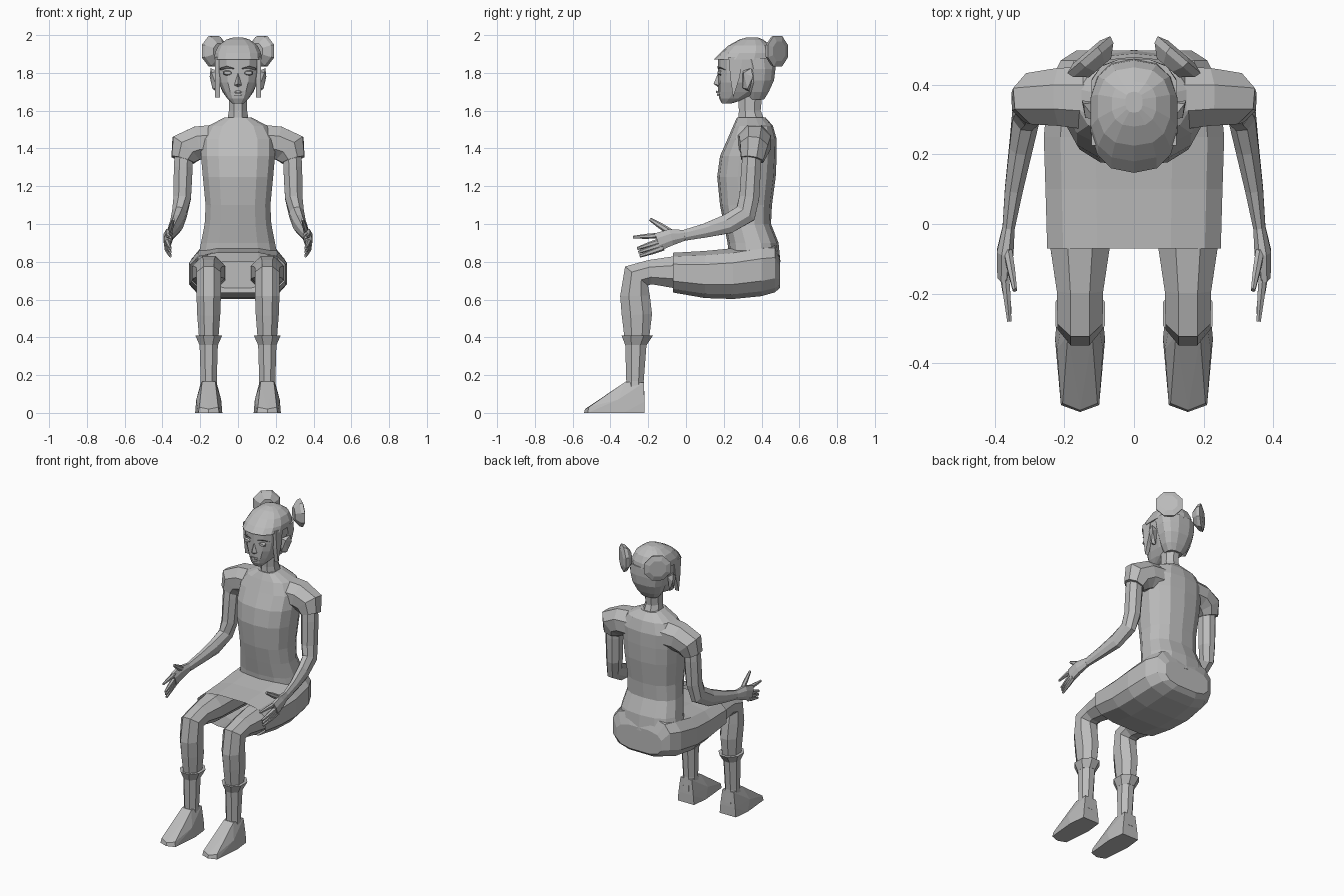
import bpy, bmesh, math
from mathutils import Vector

if "Cube" in bpy.data.objects:
    bpy.data.objects.remove(bpy.data.objects["Cube"])

grey = bpy.data.materials.new("plain grey")
grey.use_nodes = True
shade = (.5, .5, .5, 1)
grey.diffuse_color = shade
grey.node_tree.nodes["Principled BSDF"].inputs["Base Color"].default_value = shade

RIGHTWARD, BACKWARD, UPWARD = Vector((1, 0, 0)), Vector((0, 1, 0)), Vector((0, 0, 1))


def finish(name, bm, mirror):
    """Turn a bmesh into a flat shaded object, optionally paired across the middle."""
    bmesh.ops.recalc_face_normals(bm, faces=bm.faces)
    mesh = bpy.data.meshes.new(name)
    bm.to_mesh(mesh)
    bm.free()
    mesh.materials.append(grey)
    part = bpy.data.objects.new(name, mesh)
    bpy.context.collection.objects.link(part)
    if mirror:
        part.modifiers.new("mirror", "MIRROR").use_mirror_merge = False


def rounded(value, power):
    return math.copysign(abs(value) ** power, value)


def path_direction(points, index):
    """Average direction of the path where it passes a ring."""
    before = points[max(index - 1, 0)]
    here = points[index]
    after = points[min(index + 1, len(points) - 1)]
    return ((here - before).normalized() + (after - here).normalized()).normalized()


def loft(name, sections, across=RIGHTWARD, sides=8, axis=None, power=1,
         mirror=False, open_start=False):
    """Skin rings (x, y, z, radius across, other radius) along a path."""
    bm = bmesh.new()
    points = [Vector(section[:3]) for section in sections]
    rings = []
    for index, section in enumerate(sections):
        along = axis or path_direction(points, index)
        first = (across - along * across.dot(along)).normalized()
        second = along.cross(first)
        ring = []
        for corner in range(sides):
            angle = math.tau * (corner + .5) / sides
            ring.append(bm.verts.new(
                points[index]
                + first * section[3] * rounded(math.cos(angle), power)
                + second * section[4] * rounded(math.sin(angle), power)))
        rings.append(ring)
    for lower, upper in zip(rings, rings[1:]):
        for corner in range(sides):
            following = (corner + 1) % sides
            bm.faces.new((lower[corner], lower[following], upper[following], upper[corner]))
    if not open_start:
        bm.faces.new(rings[0])
    bm.faces.new(rings[-1])
    finish(name, bm, mirror)


def stack(name, rows, sides=14, power=.8):
    """Upright centred form from rows of height, half width, front and back."""
    loft(name, [(0, (front + back) / 2, height, width, (back - front) / 2)
                for height, width, front, back in rows],
         sides=sides, power=power, axis=UPWARD)


def hull(name, points, mirror=False):
    """Faceted solid wrapped around a few corners."""
    bm = bmesh.new()
    for point in points:
        bm.verts.new(point)
    bmesh.ops.convex_hull(bm, input=bm.verts)
    finish(name, bm, mirror)


def both_sides(points, middle=0):
    """Corners given by their distance to either side of a middle line."""
    return [(middle + side * x, y, z) for side in (-1, 1) for x, y, z in points]


def finger(name, base, tip, width):
    base, tip = Vector(base), Vector(tip)
    middle = base.lerp(tip, .5)
    loft(name, [(*base, .014, width), (*middle, .012, width * .9),
                (*tip, .007, width / 2)], sides=6, mirror=True)


# Torso and neck
stack("torso", [(.8, .22, .23, .5), (.9, .2, .22, .49), (1, .18, .2, .45),
                (1.1, .175, .18, .455), (1.25, .19, .165, .475), (1.36, .2, .18, .48),
                (1.45, .2, .22, .48), (1.52, .16, .25, .46), (1.565, .07, .27, .42)])
stack("neck", [(1.53, .065, .27, .43), (1.6, .052, .275, .4), (1.7, .052, .27, .41)],
      sides=8, power=1)

# Skirt over the seated lap, open at the front hem
skirt_rows = [(-.07, .255, .635, .85), (.1, .26, .605, .86), (.25, .265, .6, .875),
              (.4, .25, .615, .9), (.47, .215, .635, .9), (.498, .17, .66, .82)]
loft("skirt", [(0, y, (low + high) / 2, width, (high - low) / 2)
               for y, width, low, high in skirt_rows],
     sides=12, axis=BACKWARD, power=.65, open_start=True)

# Legs, socks and feet
leg_x = .155
loft("thigh_and_calf", [
    (leg_x, y, z, width, depth) for y, z, width, depth in [
        (.3, .74, .095, .1), (-.07, .745, .092, .09), (-.19, .745, .072, .07),
        (-.262, .725, .07, .085), (-.27, .62, .07, .085), (-.26, .52, .066, .087),
        (-.26, .39, .055, .07)]], mirror=True)
loft("sock_cuff", [(leg_x, -.258, .41, .077, .09), (leg_x, -.265, .36, .053, .062)],
     axis=UPWARD, mirror=True)
loft("ankle", [(leg_x, -.265, .38, .053, .062), (leg_x, -.27, .17, .046, .05),
               (leg_x, -.27, .08, .055, .055)], axis=UPWARD, mirror=True)
foot_side = [(.06, -.22, 0), (.072, -.33, 0), (.055, -.52, 0), (.05, -.515, .03),
             (.066, -.36, .07), (.035, -.32, .165), (.042, -.223, .16), (.055, -.22, .06)]
toe = [(leg_x, -.54, 0), (leg_x, -.535, .02)]
hull("foot", both_sides(foot_side, middle=leg_x) + toe, mirror=True)

# Sleeves, arms and hands
loft("sleeve", [(.1, .36, 1.435, .1, .1), (.21, .365, 1.43, .09, .095),
                (.275, .36, 1.4, .08, .1), (.293, .35, 1.34, .064, .066)],
     across=BACKWARD, mirror=True)
wrist = (.36, -.01, .94, .019, .031)
loft("arm", [(.285, .35, 1.42, .05, .05), (.29, .345, 1.3, .054, .056),
             (.295, .335, 1.14, .05, .057), (.31, .315, 1.055, .042, .062),
             (.325, .22, 1, .036, .056), (.345, .1, .965, .028, .04), wrist], mirror=True)
loft("palm", [wrist, (.37, -.08, .93, .026, .047), (.374, -.15, .905, .02, .052)],
     mirror=True)
for number, step in enumerate((0, .02, .04)):
    finger(f"finger_{number + 1}", (.378, -.12, .875 + step),
           (.358, -.245 - step / 3, .83 + step), width=.016)
finger("index_finger", (.372, -.13, .94), (.358, -.28, .93), width=.015)
finger("thumb", (.362, -.08, .955), (.342, -.19, 1.025), width=.018)

# Head
stack("head", [(1.638, .03, .19, .24), (1.665, .058, .175, .33), (1.7, .08, .17, .41),
               (1.75, .105, .17, .45), (1.8, .115, .17, .465), (1.87, .12, .17, .465),
               (1.93, .1, .21, .44)])

# Hair: fringed cap, back of the head, temple locks and two flat buns
stack("hair_cap", [(1.87, .128, .147, .475), (1.905, .125, .18, .47),
                   (1.945, .105, .225, .45), (1.975, .065, .28, .41), (1.988, .025, .32, .38)])
stack("hair_back", [(1.66, .055, .33, .415), (1.7, .085, .32, .44), (1.76, .11, .31, .468),
                    (1.82, .124, .3, .476), (1.88, .126, .28, .476)], sides=12)
hull("temple_lock", [(x, y, z) for x in (.095, .122) for y, z in [
    (.225, 1.885), (.3, 1.885), (.285, 1.78), (.25, 1.67), (.235, 1.77)]], mirror=True)
bun_axis = Vector((.65, .76, 0)).normalized()
bun_middle = Vector((.12, .475, 1.915))
loft("hair_bun", [(*(bun_middle + bun_axis * offset), radius, radius) for offset, radius in
                  [(-.035, .045), (-.005, .082), (.015, .088), (.025, .055)]],
     across=UPWARD, axis=bun_axis, mirror=True)

# Face and ears
hull("nose", both_sides([(0, .17, 1.8), (0, .146, 1.742), (.02, .172, 1.735),
                         (0, .17, 1.725), (0, .2, 1.76)]))
for name, z, front in (("upper_lip", 1.7, .16), ("lower_lip", 1.685, .163)):
    hull(name, both_sides([(.034, .178, z), (.01, front, z + .006),
                           (.012, front, z - .007), (.02, .19, z)]))
loft("eye", [(.055, .185, 1.8, .026, .015), (.055, .168, 1.8, .02, .009)],
     axis=-BACKWARD, mirror=True)
hull("brow", [(x, y + inset, z - inset / 2) for inset in (0, .02) for x, y, z in [
    (.02, .166, 1.825), (.06, .168, 1.836), (.095, .19, 1.826)]], mirror=True)
hull("ear", [(.11, .3, 1.81), (.11, .3, 1.72), (.145, .345, 1.825), (.15, .355, 1.78),
             (.135, .325, 1.715), (.11, .335, 1.7), (.14, .305, 1.8), (.11, .35, 1.8)],
     mirror=True)
